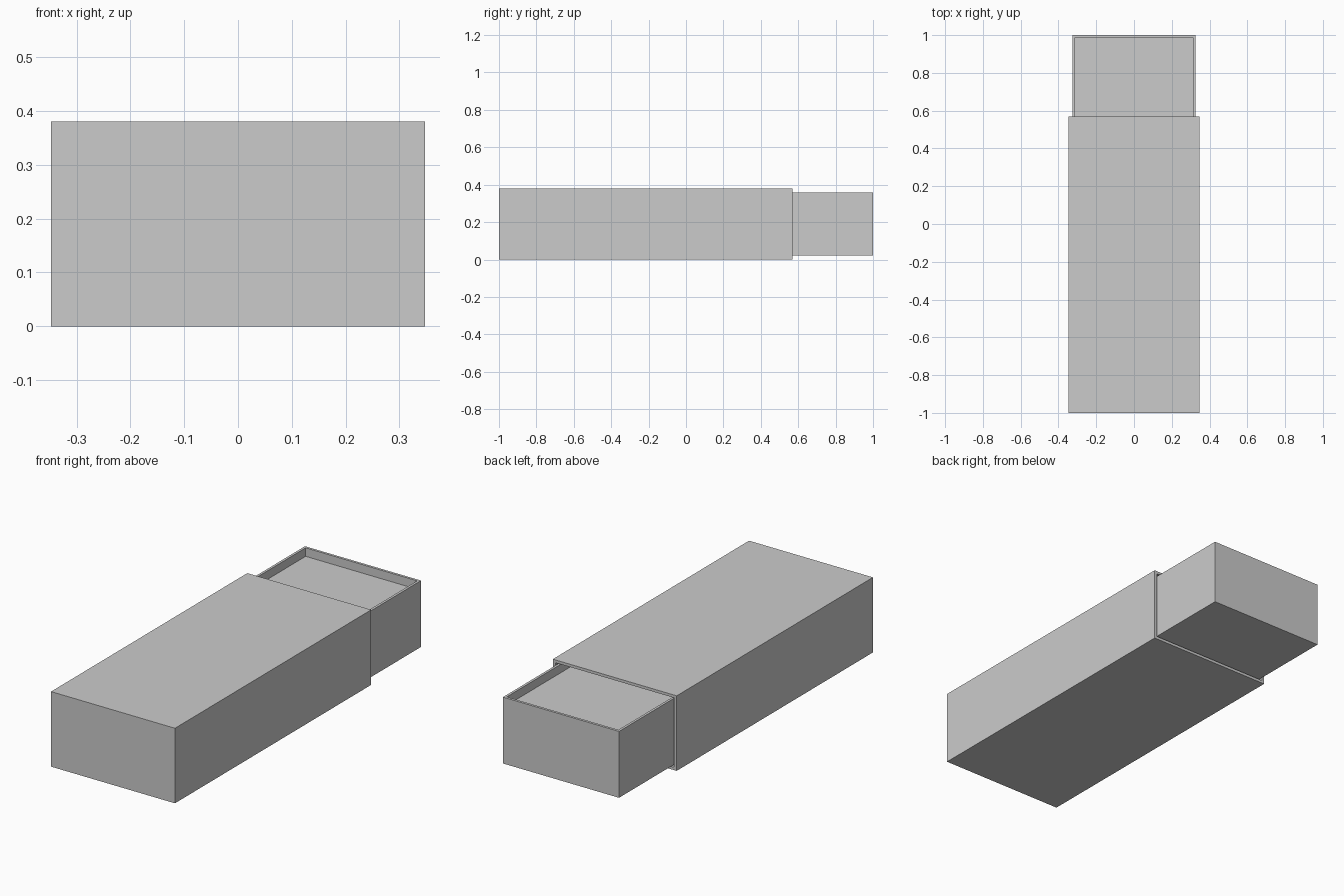
import bpy, bmesh
from mathutils import Vector

if "Cube" in bpy.data.objects:
    bpy.data.objects.remove(bpy.data.objects["Cube"])


def open_box(name, lo, hi, side, wall, depth):
    """Box whose face pointing along `side` is inset by `wall` and sunk by `depth`."""
    lo, hi, side = Vector(lo), Vector(hi), Vector(side)
    bm = bmesh.new()
    bmesh.ops.create_cube(bm, size=1)
    for v in bm.verts:
        v.co = Vector([(lo[i] + hi[i]) / 2 + v.co[i] * (hi[i] - lo[i]) for i in range(3)])
    bm.normal_update()
    face = max(bm.faces, key=lambda f: f.normal.dot(side))
    bmesh.ops.inset_region(bm, faces=[face], thickness=wall)
    # sink the inset face to form the cavity
    cavity = bmesh.ops.extrude_discrete_faces(bm, faces=[face])["faces"][0]
    bmesh.ops.translate(bm, verts=cavity.verts, vec=-side * depth)
    bmesh.ops.recalc_face_normals(bm, faces=bm.faces)
    mesh = bpy.data.meshes.new(name)
    bm.to_mesh(mesh)
    bm.free()
    obj = bpy.data.objects.new(name, mesh)
    bpy.context.collection.objects.link(obj)
    return obj


# Outer sleeve, closed at the front and open at the back
open_box("sleeve", (-0.347, -1, 0), (0.347, 0.57, 0.38), (0, 1, 0), 0.02, 1.55)

# Sliding tray, pulled partly out, with a shallow recess on top
open_box("tray", (-0.325, -0.55, 0.022), (0.325, 1, 0.358), (0, 0, 1), 0.018, 0.043)
